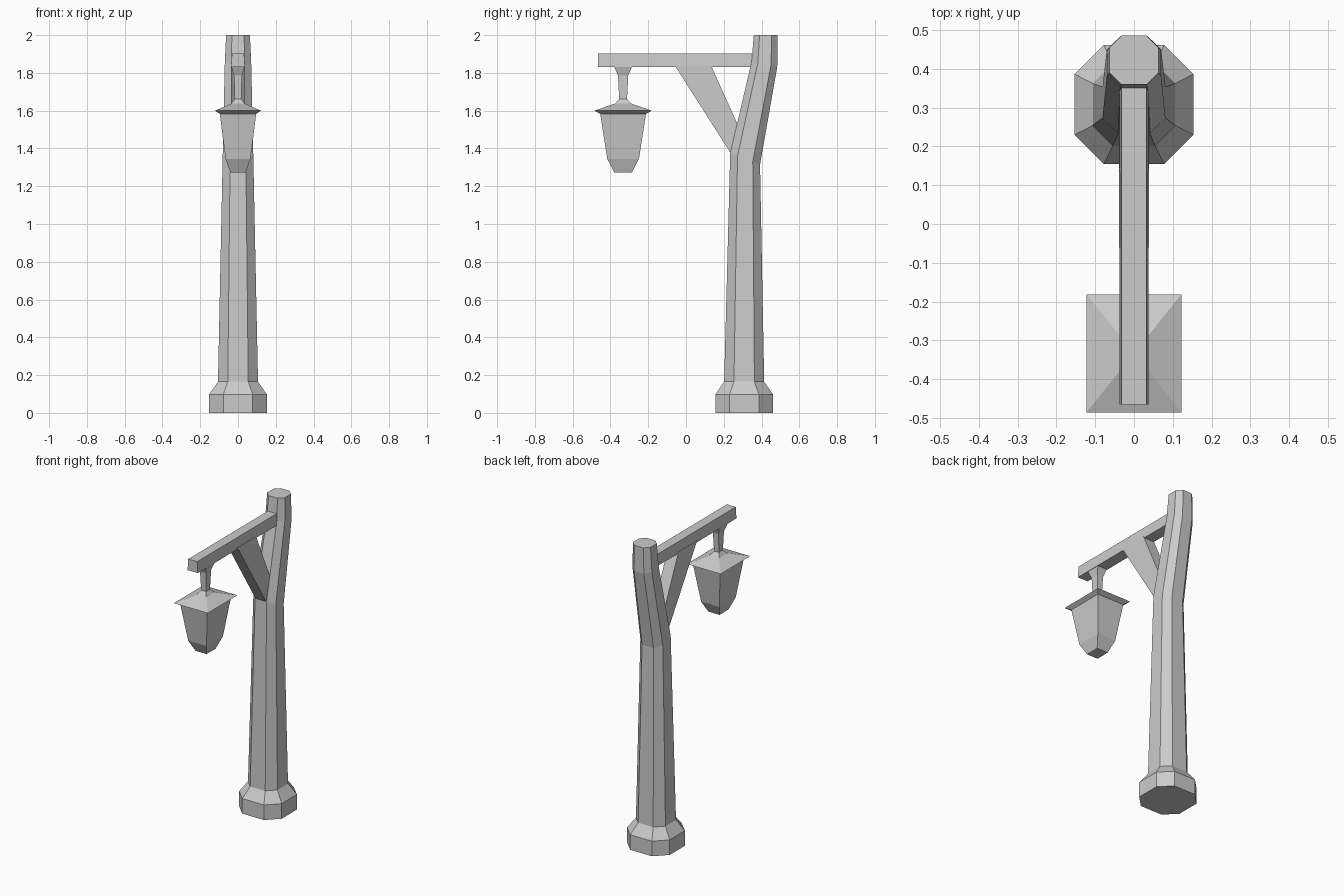
import bpy, bmesh

if "Cube" in bpy.data.objects:
    bpy.data.objects.remove(bpy.data.objects["Cube"])


def loft(name, rings):
    """Skin a closed solid through rings with equal point counts."""
    bm = bmesh.new()
    loops = [[bm.verts.new(p) for p in ring] for ring in rings]
    n = len(loops[0])
    for a, b in zip(loops, loops[1:]):
        for i in range(n):
            j = (i + 1) % n
            bm.faces.new((a[i], a[j], b[j], b[i]))
    bm.faces.new(loops[0][::-1])
    bm.faces.new(loops[-1])
    bmesh.ops.recalc_face_normals(bm, faces=bm.faces)
    mesh = bpy.data.meshes.new(name)
    bm.to_mesh(mesh)
    bm.free()
    ob = bpy.data.objects.new(name, mesh)
    bpy.context.collection.objects.link(ob)
    return ob


def octagon(z, y, hx, hy, tilt=0.0):
    """Chamfered square ring; tilt leans it along y."""
    c = 0.51
    pts = [(1, -c), (1, c), (c, 1), (-c, 1), (-1, c), (-1, -c), (-c, -1), (c, -1)]
    return [(px * hx, y + py * hy, z + tilt * py * hy) for px, py in pts]


def rect(z, y, hx, hy):
    return [(hx * sx, y + hy * sy, z) for sx, sy in ((-1, -1), (1, -1), (1, 1), (-1, 1))]


# Bent octagonal post with flared foot: z, y centre, half x, half y, tilt
post = [(0.0, 0.308, 0.153, 0.153, 0),
        (0.098, 0.308, 0.153, 0.153, 0),
        (0.165, 0.308, 0.106, 0.106, 0),
        (1.345, 0.313, 0.081, 0.079, -0.38),
        (1.845, 0.415, 0.070, 0.068, -0.2),
        (2.0, 0.422, 0.063, 0.063, 0)]
loft("post", [octagon(*r) for r in post])

# Horizontal arm, slightly narrower on top
loft("arm", [[(-0.037, y, 1.83), (0.037, y, 1.83), (0.032, y, 1.903), (-0.032, y, 1.903)]
             for y in (-0.465, 0.40)])

# Tapered diagonal brace, ends sunk into arm and post
brace = [(-0.06, 1.84), (0.132, 1.84), (0.272, 1.53), (0.30, 1.42), (0.30, 1.275)]
loft("brace", [[(x, y, z) for y, z in brace] for x in (-0.038, 0.038)])

# Lantern body, roof and hanger as one stack: z, half x, half y
lantern = [(1.272, 0.040, 0.046), (1.345, 0.066, 0.084), (1.583, 0.096, 0.121),
           (1.600, 0.122, 0.152), (1.638, 0.034, 0.042), (1.662, 0.017, 0.021),
           (1.785, 0.021, 0.027), (1.835, 0.036, 0.048)]
loft("lantern", [rect(z, -0.333, hx, hy) for z, hx, hy in lantern])
